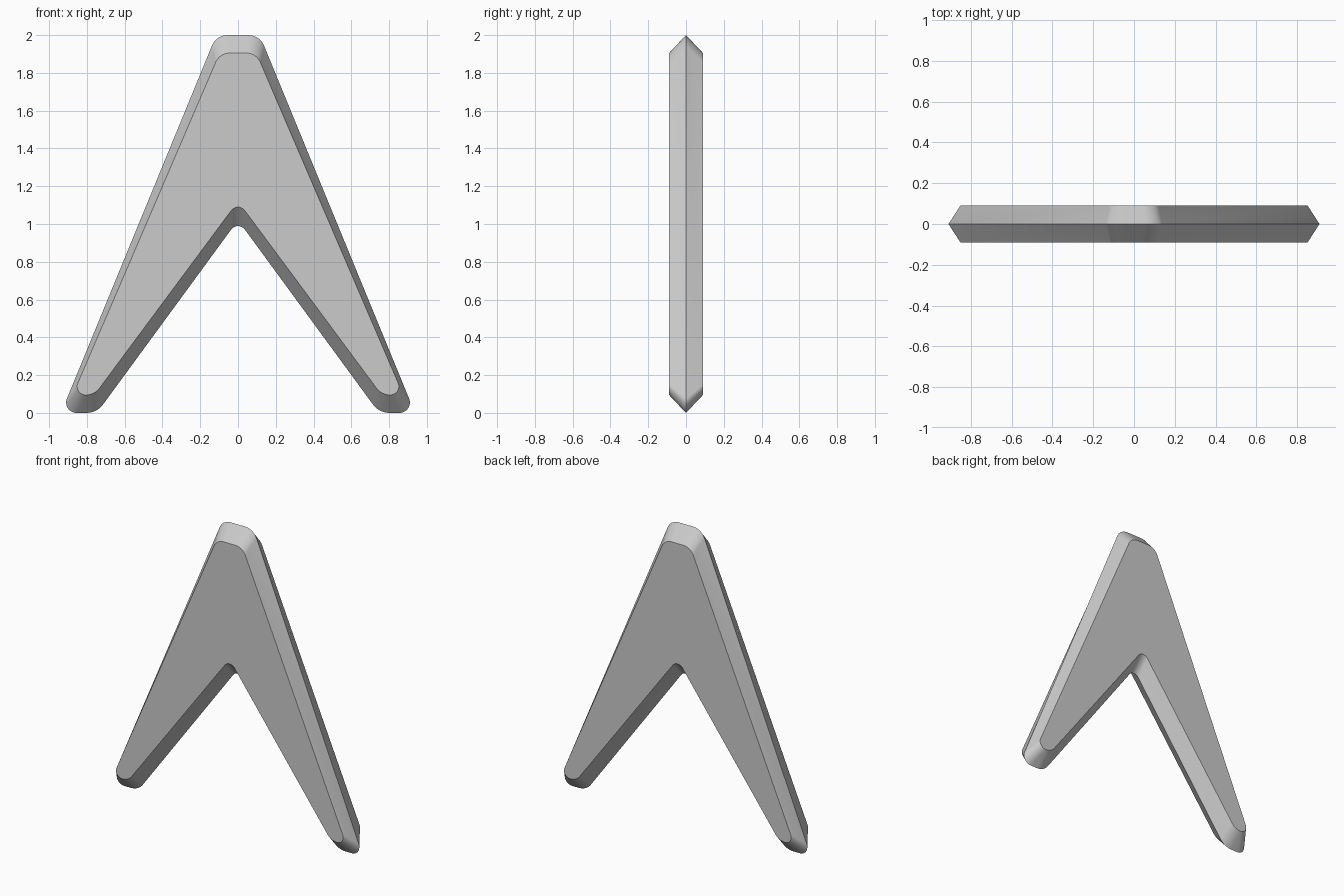
import bpy, bmesh, math
from mathutils import Vector

if "Cube" in bpy.data.objects:
    bpy.data.objects.remove(bpy.data.objects["Cube"])

STEPS = 10
HALF_DEPTH = 0.09


def rounded_outline(half):
    """Mirror a half list of (x, z, radius) corners and round every corner."""
    corners = half + [(-x, z, r) for x, z, r in reversed(half) if x > 0]
    points = []
    for i, (x, z, r) in enumerate(corners):
        p = Vector((x, z))
        a = (Vector(corners[i - 1][:2]) - p).normalized()
        b = (Vector(corners[(i + 1) % len(corners)][:2]) - p).normalized()
        inner = a.angle(b) / 2
        centre = p + (a + b).normalized() * (r / math.sin(inner))
        start = p + a * (r / math.tan(inner)) - centre
        end = p + b * (r / math.tan(inner)) - centre
        sweep = start.angle(end)
        for k in range(STEPS + 1):
            t = k / STEPS
            points.append(centre + (start * math.sin((1 - t) * sweep)
                                    + end * math.sin(t * sweep)) / math.sin(sweep))
    return points


# Corners: top, outer foot, inner foot, notch peak
rim = rounded_outline([(0.115, 2.0, 0.09), (0.937, 0.0, 0.055),
                       (0.747, 0.0, 0.11), (0.0, 1.02, 0.045)])
face = rounded_outline([(0.097, 1.905, 0.08), (0.875, 0.095, 0.045),
                        (0.76, 0.095, 0.09), (0.0, 1.12, 0.045)])

# Arrowhead plate: wide rim at mid depth, bevelled to a flat face each side
bm = bmesh.new()
rings = [[bm.verts.new((p.x, y, p.y)) for p in outline]
         for outline, y in ((face, -HALF_DEPTH), (rim, 0), (face, HALF_DEPTH))]
count = len(rim)
for near, far in zip(rings, rings[1:]):
    for i in range(count):
        j = (i + 1) % count
        bm.faces.new((near[i], near[j], far[j], far[i]))
bm.faces.new(rings[0])
bm.faces.new(rings[-1])
bmesh.ops.recalc_face_normals(bm, faces=bm.faces)
mesh = bpy.data.meshes.new("arrowhead_plate")
bm.to_mesh(mesh)
bm.free()

plate = bpy.data.objects.new("arrowhead_plate", mesh)
bpy.context.collection.objects.link(plate)

# Plain light grey
grey = bpy.data.materials.new("light grey")
grey.use_nodes = True
colour = (0.6, 0.6, 0.6, 1.0)
grey.diffuse_color = colour
grey.node_tree.nodes["Principled BSDF"].inputs["Base Color"].default_value = colour
mesh.materials.append(grey)

bpy.ops.object.select_all(action="DESELECT")
plate.select_set(True)
bpy.context.view_layer.objects.active = plate
bpy.ops.object.shade_smooth_by_angle(angle=math.radians(30))
